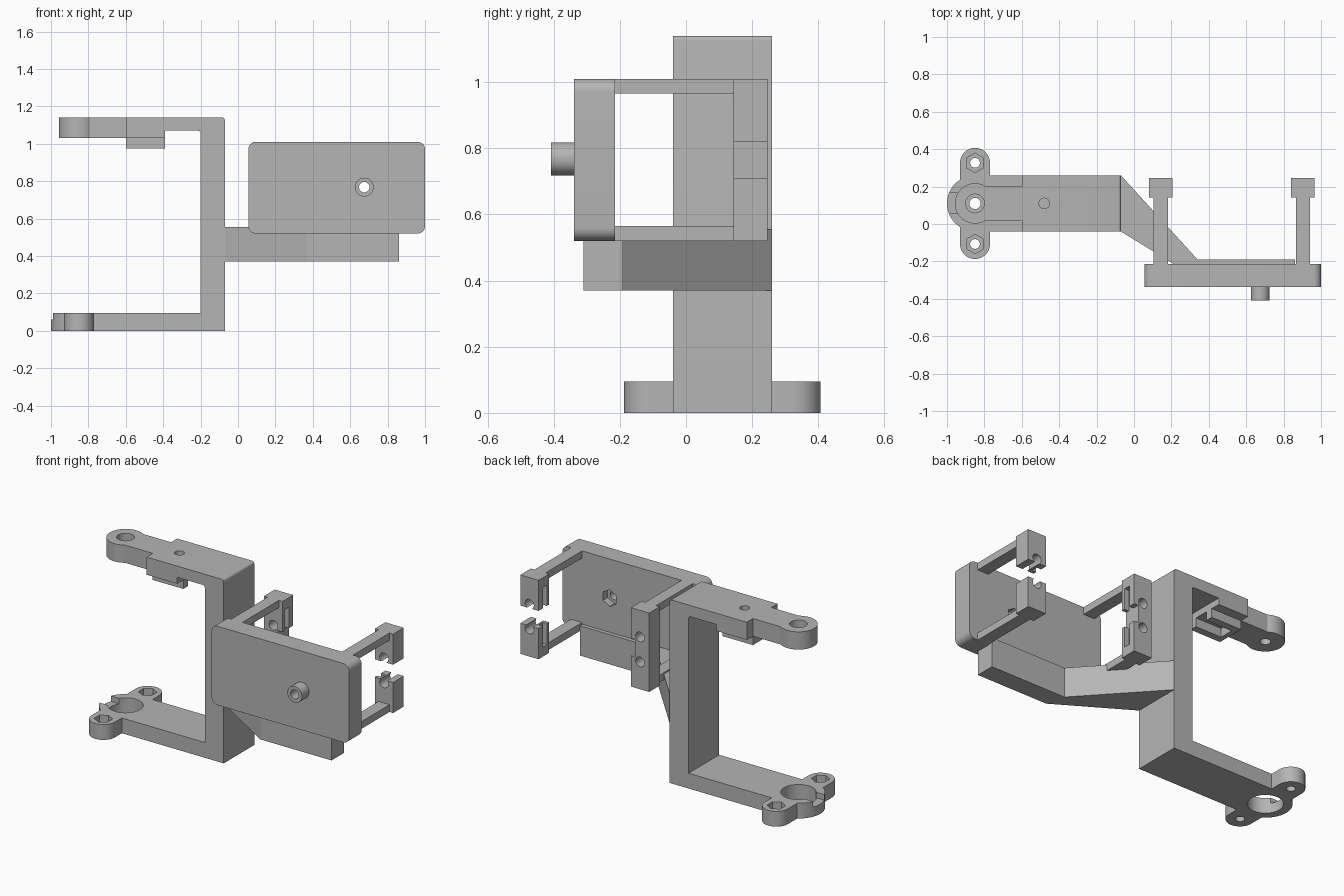
import bpy, bmesh, math
from mathutils import Matrix, Vector

old = bpy.data.objects.get("Cube")
if old:
    bpy.data.objects.remove(old, do_unlink=True)

grey = bpy.data.materials.new("plain grey plastic")
grey.use_nodes = True
grey.diffuse_color = (0.46, 0.46, 0.46, 1)
grey.node_tree.nodes["Principled BSDF"].inputs["Base Color"].default_value = grey.diffuse_color


def finish(name, bm):
    bmesh.ops.recalc_face_normals(bm, faces=bm.faces)
    mesh = bpy.data.meshes.new(name)
    bm.to_mesh(mesh)
    bm.free()
    mesh.materials.append(grey)
    ob = bpy.data.objects.new(name, mesh)
    bpy.context.collection.objects.link(ob)
    return ob


def box(name, x, y, z):
    bm = bmesh.new()
    bmesh.ops.create_cube(bm, size=1)
    for v in bm.verts:
        v.co = [lo + (c + 0.5) * (hi - lo) for c, (lo, hi) in zip(v.co, (x, y, z))]
    return finish(name, bm)


def cyl(name, centre, r, lo, hi, axis="Z", sides=48):
    """Cylinder or prism between lo and hi along Z or Y."""
    bm = bmesh.new()
    bmesh.ops.create_cone(bm, cap_ends=True, segments=sides, radius1=r, radius2=r, depth=hi - lo)
    mid = (lo + hi) / 2
    if axis == "Z":
        m = Matrix.Translation((centre[0], centre[1], mid))
    else:
        m = Matrix.Translation((centre[0], mid, centre[1])) @ Matrix.Rotation(math.pi / 2, 4, "X")
    bm.transform(m)
    return finish(name, bm)


def extrude(name, points, lo, hi, axis):
    """Extrude an outline along Y (x, z points) or Z (x, y points)."""
    bm = bmesh.new()
    put = (lambda a, b: (a, lo, b)) if axis == "Y" else (lambda a, b: (a, b, lo))
    face = bm.faces.new([bm.verts.new(put(*p)) for p in points])
    res = bmesh.ops.extrude_face_region(bm, geom=[face])
    step = Vector((0, hi - lo, 0)) if axis == "Y" else Vector((0, 0, hi - lo))
    for g in res["geom"]:
        if isinstance(g, bmesh.types.BMVert):
            g.co += step
    return finish(name, bm)


def modify(ob, kind, **settings):
    mod = ob.modifiers.new(kind.title(), kind)
    for key, value in settings.items():
        setattr(mod, key, value)
    bpy.context.view_layer.update()
    ev = ob.evaluated_get(bpy.context.evaluated_depsgraph_get())
    mesh = bpy.data.meshes.new_from_object(ev)
    ob.modifiers.clear()
    ob.data = mesh


def combine(ob, parts, operation):
    for part in parts:
        modify(ob, "BOOLEAN", object=part, operation=operation, solver="EXACT")
        bpy.data.objects.remove(part, do_unlink=True)


def bevel_edges(ob, test, width, segments=5):
    bm = bmesh.new()
    bm.from_mesh(ob.data)
    edges = [e for e in bm.edges if test(*[v.co for v in e.verts])]
    bmesh.ops.bevel(bm, geom=edges, offset=width, segments=segments, profile=0.5, affect="EDGES")
    bm.to_mesh(ob.data)
    bm.free()


AX, AY = -0.85, 0.11          # pivot axis
BACK, FRONT = 0.26, -0.04     # frame width

# C-shaped frame: lower arm, column and upper arm in one outline
frame = extrude("frame", [
    (-0.85, 0), (-0.07, 0), (-0.07, 1.14), (-0.60, 1.14), (-0.60, 1.03),
    (-0.39, 1.03), (-0.39, 1.07), (-0.20, 1.07), (-0.20, 0.095), (-0.85, 0.095)],
    FRONT, BACK, "Y")
bevel_edges(frame, lambda a, b: abs(a.x - b.x) < 1e-4 and abs(a.z - b.z) < 1e-4
            and ((a.x > -0.08 and a.z > 1.1) or (abs(a.x + 0.2) < 1e-3 and a.z > 1)), 0.015)

# Lower arm end: round boss and two ears
ears = [(AX, AY + s * 0.217) for s in (-1, 1)]
combine(frame, [
    cyl("boss", (AX, AY), 0.15, 0, 0.095),
    box("ear_bar", (AX - 0.08, AX + 0.08), (ears[0][1], ears[1][1]), (0, 0.095)),
    *[cyl("ear", e, 0.08, 0, 0.095) for e in ears],
    # Upper arm end: narrow tongue with a ring
    box("tongue", (AX, -0.58), (AY - 0.09, AY + 0.09), (1.03, 1.14)),
    cyl("ring", (AX, AY), 0.108, 1.03, 1.14),
    # Clip block under the upper arm
    box("clip_block", (-0.60, -0.39), (AY - 0.09, AY + 0.09), (0.975, 1.05)),
], "UNION")
cuts = [
    cyl("bearing_hole", (AX, AY), 0.10, -0.1, 0.2),
    box("slot", (-1.1, AX), (AY - 0.055, AY + 0.055), (0.06, 0.2)),
    cyl("ring_pocket", (AX, AY), 0.05, 1.07, 1.2),
    cyl("ring_hole", (AX, AY), 0.03, 0.9, 1.2),
    cyl("arm_hole", (-0.48, AY), 0.028, 0.9, 1.2),
    box("clip_groove", (-0.57, -0.3), (AY - 0.045, AY + 0.045), (0.9, 1.03)),
]
for e in ears:
    cuts += [cyl("ear_hole", e, 0.026, -0.1, 0.2), cyl("nut_pocket", e, 0.052, 0.05, 0.2, sides=6)]
combine(frame, cuts, "DIFFERENCE")

# Angled arm carrying the plate
offset_arm = extrude("offset_arm", [
    (-0.08, FRONT), (-0.07, FRONT), (0.37, -0.31), (0.86, -0.31),
    (0.86, -0.19), (0.34, -0.19), (-0.07, BACK), (-0.08, BACK)], 0.37, 0.555, "Z")

# Rounded mounting plate with a hollow peg
plate = box("mounting_plate", (0.055, 1.0), (-0.338, -0.215), (0.52, 1.01))
bevel_edges(plate, lambda a, b: abs(a.y - b.y) > 0.05, 0.04, 8)
peg = (0.675, 0.768)
combine(plate, [cyl("peg", peg, 0.05, -0.408, -0.30, "Y")], "UNION")
combine(plate, [cyl("peg_hole", peg, 0.028, -0.6, 0, "Y"),
                cyl("peg_nut", peg, 0.052, -0.26, -0.1, "Y", 6)], "DIFFERENCE")

# Clamp bars on slim posts, one whole and one split in the middle
bars = []
for side, cx, inward in (("right", 0.143, 1), ("left", 0.903, -1)):
    bar = box(side + "_clamp", (cx - 0.063, cx + 0.063), (0.143, 0.247), (0.52, 1.01))
    inner = cx + inward * 0.063
    cut = [cyl("screw_hole", (cx, z), 0.03, 0, 0.4, "Y") for z in (0.69, 0.845)]
    cut += [box("board_slot", (inner - 0.03, inner + 0.03), (0.165, 0.205), (0.58, 0.95)),
            box("tooth_gap", (inner - 0.03, inner + 0.03), (0.1, 0.3), (0.71, 0.82))]
    if side == "left":
        cut.append(box("split", (cx - 0.1, cx + 0.1), (0, 0.4), (0.71, 0.82)))
    combine(bar, cut, "DIFFERENCE")
    bars.append(bar)
    for level, z in (("lower", (0.52, 0.565)), ("upper", (0.965, 1.01))):
        box(f"{side}_{level}_post", (cx - 0.038, cx + 0.038), (-0.22, 0.15), z)

# Smooth shading on the curved parts, sharp edges kept
for ob in bpy.context.selected_objects:
    ob.select_set(False)
for ob in [frame, plate, *bars]:
    ob.select_set(True)
bpy.context.view_layer.objects.active = frame
bpy.ops.object.shade_smooth_by_angle(angle=math.radians(30))
